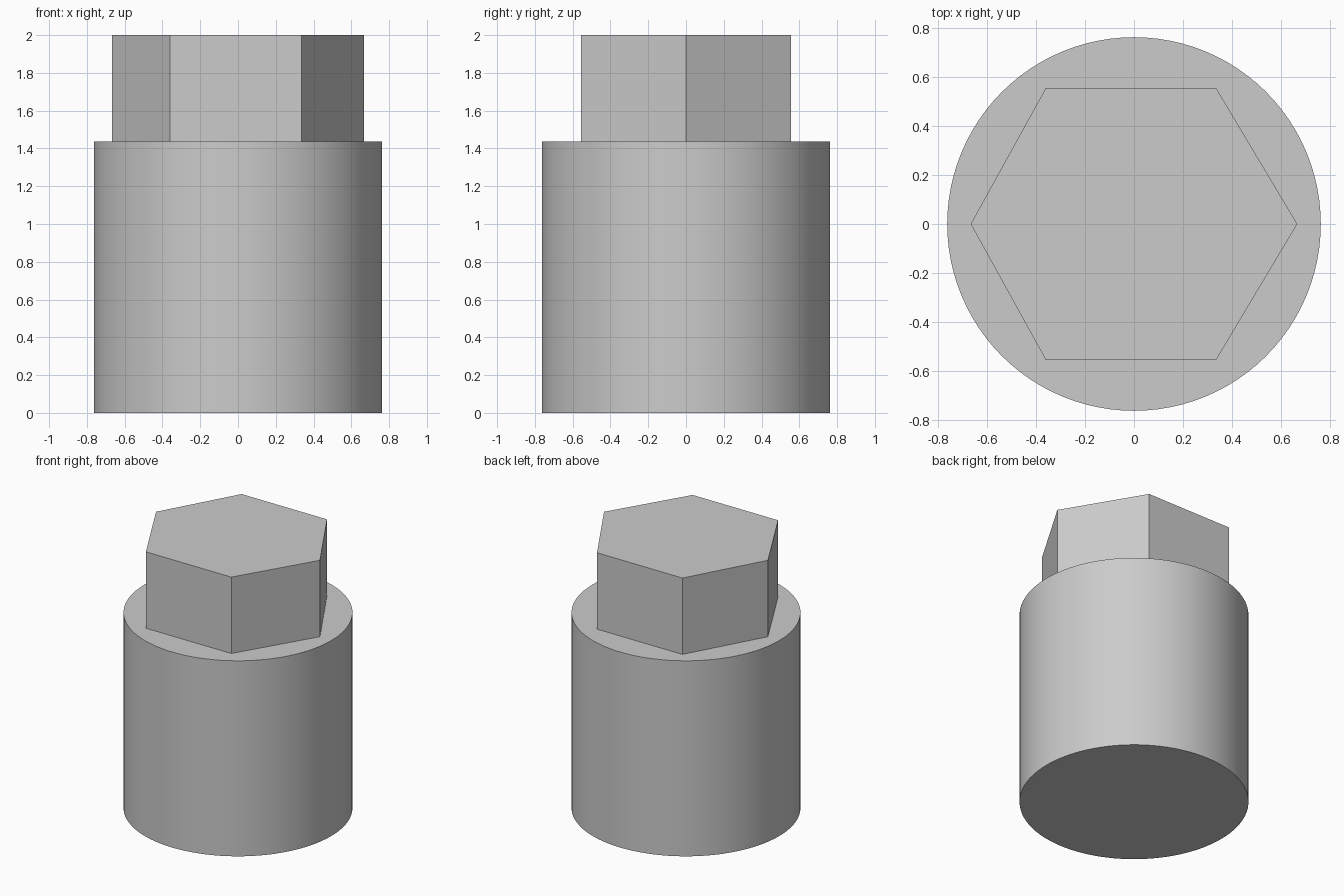
import bpy
import bmesh
import math

cube = bpy.data.objects.get("Cube")
if cube:
    bpy.data.objects.remove(cube, do_unlink=True)

grey = bpy.data.materials.new("plain grey")
grey.use_nodes = True
colour = (0.6, 0.6, 0.6, 1)
grey.diffuse_color = colour
grey.node_tree.nodes["Principled BSDF"].inputs["Base Color"].default_value = colour

RADIUS, SHOULDER, TOP = 0.763, 1.438, 2.0


def prism(name, outline, bottom, top):
    """Extrude a flat outline upward into a closed solid."""
    bm = bmesh.new()
    base = bm.faces.new([bm.verts.new((x, y, bottom)) for x, y in outline])
    result = bmesh.ops.extrude_face_region(bm, geom=[base], use_keep_orig=True)
    raised = [v for v in result["geom"] if isinstance(v, bmesh.types.BMVert)]
    bmesh.ops.translate(bm, verts=raised, vec=(0, 0, top - bottom))
    bmesh.ops.recalc_face_normals(bm, faces=bm.faces)
    mesh = bpy.data.meshes.new(name)
    bm.to_mesh(mesh)
    bm.free()
    mesh.materials.append(grey)
    obj = bpy.data.objects.new(name, mesh)
    bpy.context.collection.objects.link(obj)
    return obj


# Round body
steps = 96
circle = [(RADIUS * math.cos(math.tau * i / steps),
           RADIUS * math.sin(math.tau * i / steps)) for i in range(steps)]
body = prism("round_body", circle, 0, SHOULDER)
bpy.ops.object.select_all(action="DESELECT")
body.select_set(True)
bpy.context.view_layer.objects.active = body
bpy.ops.object.shade_smooth_by_angle(angle=math.radians(30))

# Six-sided head, slightly uneven across its flat sides
half = [(0.667, 0), (0.335, 0.556), (-0.36, 0.556), (-0.667, 0)]
hexagon = half + [(x, -y) for x, y in reversed(half[1:3])]
prism("hex_head", hexagon, SHOULDER, TOP)
